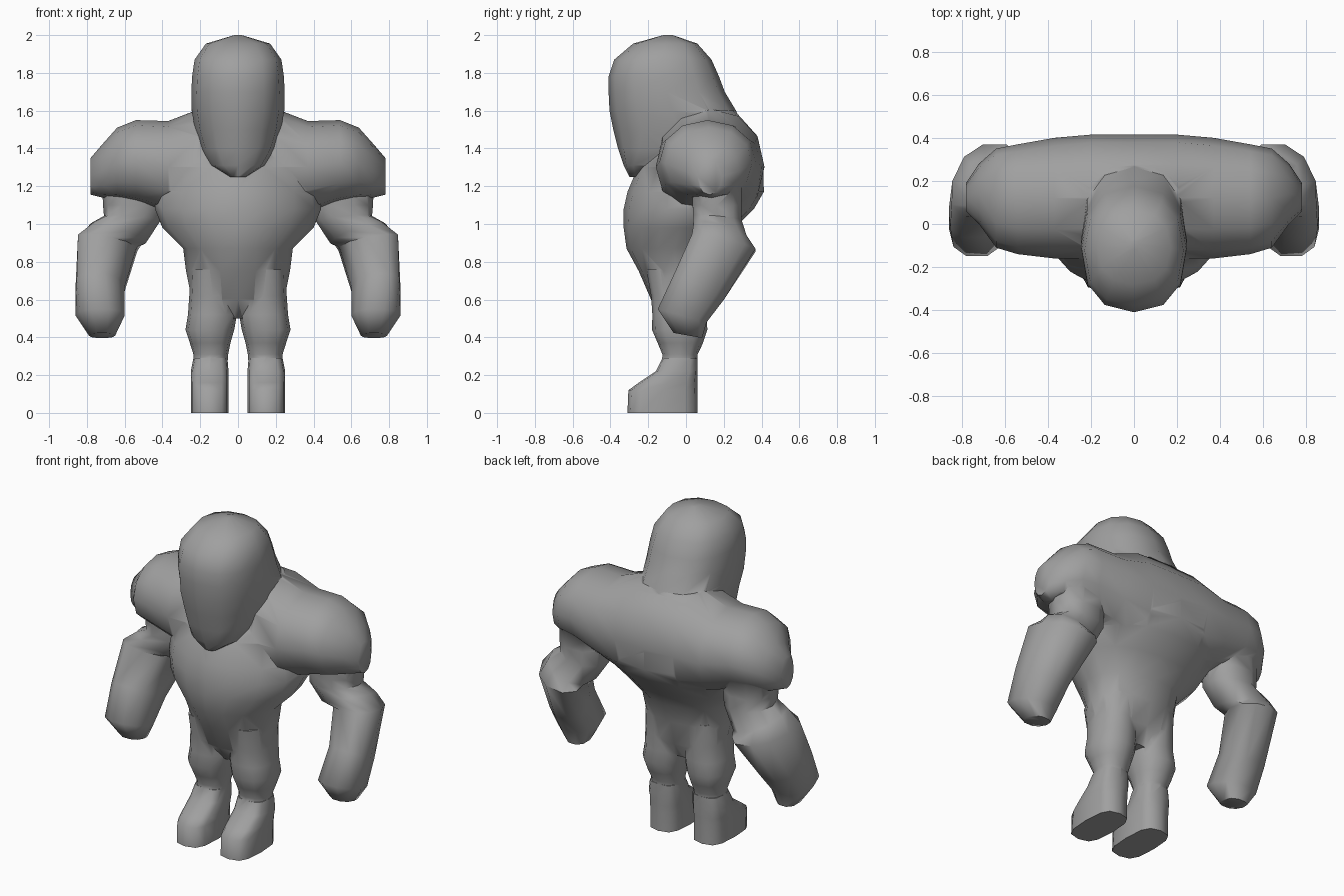
import bpy, bmesh, math
from mathutils import Vector

if "Cube" in bpy.data.objects:
    bpy.data.objects.remove(bpy.data.objects["Cube"])

grey = bpy.data.materials.new("plain grey")
grey.diffuse_color = (0.35, 0.35, 0.35, 1)
grey.use_nodes = True
grey.node_tree.nodes["Principled BSDF"].inputs["Base Color"].default_value = grey.diffuse_color


def spow(v, p):
    return math.copysign(abs(v) ** p, v)


def activate(ob):
    bpy.ops.object.select_all(action='DESELECT')
    ob.select_set(True)
    bpy.context.view_layer.objects.active = ob


def loft(name, rings, sides=12, power=0.85, front_power=None, mirror=False):
    """Skin a list of (centre, half-axis u, half-axis v) cross-sections."""
    bm = bmesh.new()
    loops = []
    for c, u, v in rings:
        c, u, v = Vector(c), Vector(u), Vector(v)
        loop = []
        for i in range(sides):
            a = 2 * math.pi * i / sides
            p = front_power if front_power and math.sin(a) < 0 else power
            loop.append(bm.verts.new(c + u * spow(math.cos(a), p) + v * spow(math.sin(a), p)))
        loops.append(loop)
    for a, b in zip(loops, loops[1:]):
        for i in range(sides):
            j = (i + 1) % sides
            bm.faces.new((a[i], a[j], b[j], b[i]))
    bm.faces.new(loops[0])
    bm.faces.new(loops[-1])
    bmesh.ops.recalc_face_normals(bm, faces=bm.faces)
    me = bpy.data.meshes.new(name)
    bm.to_mesh(me)
    bm.free()
    me.materials.append(grey)
    ob = bpy.data.objects.new(name, me)
    bpy.context.collection.objects.link(ob)
    if mirror:
        ob.modifiers.new("mirror", 'MIRROR')
        activate(ob)
        bpy.ops.object.modifier_apply(modifier="mirror")
    return ob


def level(z, x0, x1, y0, y1):
    """Horizontal cross-section."""
    return (((x0 + x1) / 2, (y0 + y1) / 2, z), ((x1 - x0) / 2, 0, 0), (0, (y1 - y0) / 2, 0))


def upright(x, y0, y1, z0, z1):
    """Cross-section facing sideways."""
    return ((x, (y0 + y1) / 2, (z0 + z1) / 2), (0, (y1 - y0) / 2, 0), (0, 0, (z1 - z0) / 2))


def tilted(x, y, z, rx, ry, deg, roll=0, yaw=0):
    """Limb cross-section, pitched about x, rolled about y, skewed inward at the back."""
    t, r = math.radians(deg), math.radians(roll)
    return ((x, y, z), (rx * math.cos(r), 0, rx * math.sin(r)),
            (-yaw * ry, ry * math.cos(t), ry * math.sin(t)))


# Head with a narrow chin, its back running down into the neck
head = loft("head", [level(z, -w, w, a, b) for z, w, a, b in (
    (1.25, .045, -.30, -.21), (1.31, .14, -.33, -.10), (1.4, .195, -.36, .15),
    (1.5, .228, -.385, .30), (1.6, .245, -.405, .265), (1.7, .247, -.41, .205),
    (1.78, .243, -.41, .175), (1.87, .23, -.38, .135), (1.955, .17, -.28, .06),
    (2.0, .02, -.12, -.07))])

# Tapering torso, rounder at the back and more pointed at the chest
body = loft("body", [level(z, -w, w, a, b) for z, w, a, b in (
    (.5, .09, -.11, .06), (.6, .245, -.185, .115), (.75, .275, -.25, .15),
    (.87, .29, -.315, .19), (.98, .40, -.33, .26), (1.08, .44, -.33, .36),
    (1.17, .44, -.31, .412), (1.3, .40, -.255, .41), (1.43, .33, -.15, .38),
    (1.6, .22, -.06, .26))], sides=16, power=0.9, front_power=1.12)

# Broad shoulder mass running side to side, with blunt ends
half = ((.0, -.16, .415, .98, 1.62), (.2, -.16, .415, 1.0, 1.61), (.37, -.16, .40, 1.06, 1.545),
        (.54, -.14, .37, 1.11, 1.55), (.64, -.11, .35, 1.13, 1.51), (.72, .0, .28, 1.14, 1.42),
        (.78, .06, .19, 1.155, 1.35))
full = [(-r[0],) + r[1:] for r in half[:0:-1]] + list(half)
shoulders = loft("shoulders", [upright(*r) for r in full], power=0.95)

# Arms: upper arm, elbow, forearm and blunt hand
arms = loft("arms", [tilted(*r) for r in (
    (.55, .16, 1.25, .17, .14, 0), (.56, .165, 1.1, .155, .135, 0),
    (.56, .165, 1.03, .15, .135, -5, 5), (.635, .18, .95, .155, .15, -12, 20),
    (.69, .20, .9, .155, .18, -13, 8, .25), (.73, .07, .67, .13, .155, -28, 0, .15),
    (.73, -.02, .515, .13, .14, -15), (.72, .01, .41, .07, .08, -10))],
    sides=10, power=0.85, mirror=True)

# Legs: hip, thigh and calf
legs = loft("legs", [level(*r) for r in (
    (.76, .05, .25, -.21, .12), (.62, .008, .258, -.185, .115), (.52, .006, .265, -.178, .11),
    (.44, .02, .278, -.18, .113), (.37, .04, .255, -.15, .09), (.31, .052, .236, -.125, .062),
    (.2, .06, .235, -.13, .05))], mirror=True)

# Blocky feet
feet = loft("feet", [level(*r) for r in (
    (0, .05, .25, -.31, .06), (.12, .05, .25, -.305, .06), (.16, .05, .25, -.25, .06),
    (.22, .05, .25, -.16, .06), (.29, .056, .236, -.125, .06))], power=0.65, mirror=True)

# Weld every part into one continuous skin
for part in (shoulders, head, arms, legs, feet):
    mod = body.modifiers.new("weld", 'BOOLEAN')
    mod.operation, mod.solver, mod.object = 'UNION', 'EXACT', part
    activate(body)
    bpy.ops.object.modifier_apply(modifier=mod.name)
    bpy.data.objects.remove(part)
activate(body)
bpy.ops.object.shade_smooth_by_angle(angle=math.radians(60))
